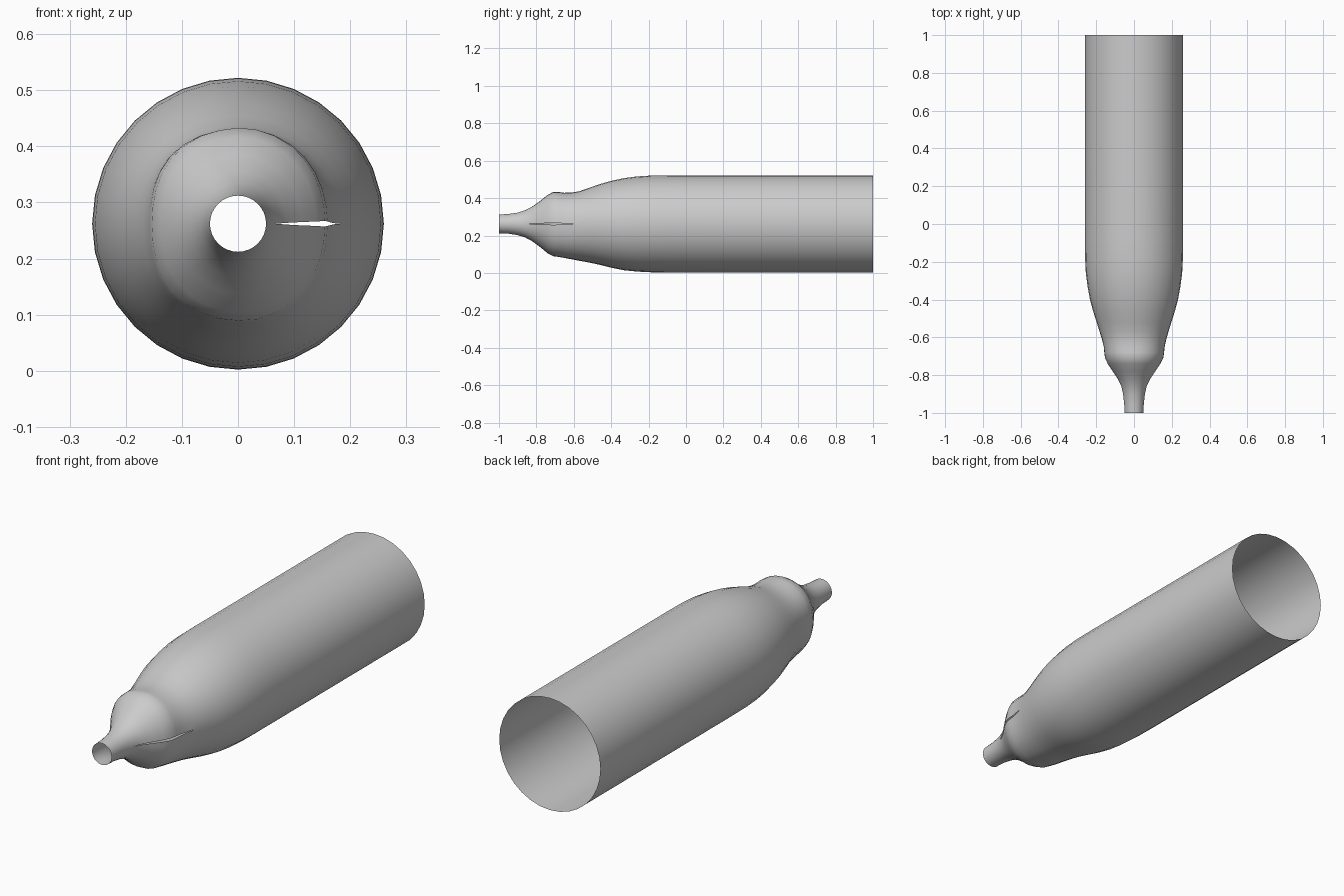
import bpy, bmesh, math

if "Cube" in bpy.data.objects:
    bpy.data.objects.remove(bpy.data.objects["Cube"])

SEG = 32
ZC = 0.262
# Rings along the axis: y, radius at sides, at top, at bottom, half-width of side slit
RINGS = [
    (-1.00, .050, .050, .050, 0), (-.95, .052, .053, .052, 0),
    (-.90, .058, .060, .060, 0), (-.86, .067, .073, .072, 0),
    (-.82, .086, .094, .094, .0015), (-.78, .113, .123, .124, .003),
    (-.74, .140, .155, .158, .004), (-.71, .156, .172, .175, .005),
    (-.68, .161, .172, .180, .004), (-.65, .164, .168, .186, .003),
    (-.61, .172, .169, .192, .001), (-.57, .183, .175, .198, 0),
    (-.52, .198, .192, .206, 0), (-.46, .217, .213, .219, 0),
    (-.40, .233, .230, .234, 0), (-.33, .246, .245, .248, 0),
    (-.26, .255, .254, .255, 0), (-.18, .259, .259, .259, 0),
    (-.08, .260, .260, .260, 0), (.30, .260, .260, .260, 0),
    (.65, .260, .260, .260, 0), (1.0, .260, .260, .260, 0),
]

# Open tapered tube shell, with a thin slit along the +x seam
bm = bmesh.new()
rows = []
for y, side, top, bottom, slit in RINGS:
    row = []
    for i in range(SEG + 1):
        a = 2 * math.pi * i / SEG
        s = math.sin(a)
        r = side + ((top if s > 0 else bottom) - side) * s * s
        # soft lobes around the shoulder
        lobe = math.exp(-((y + .66) / .07) ** 2)
        r += .004 * lobe * math.cos(4 * a + math.pi) * (1 if math.cos(a) < 0 else .4)
        gap = slit if i == 0 else -slit if i == SEG else 0
        row.append(bm.verts.new((r * math.cos(a), y, ZC + r * s + gap)))
    rows.append(row)
for lo, hi in zip(rows, rows[1:]):
    for i in range(SEG):
        bm.faces.new((lo[i], lo[i + 1], hi[i + 1], hi[i]))
bmesh.ops.remove_doubles(bm, verts=bm.verts, dist=.0005)
bmesh.ops.recalc_face_normals(bm, faces=bm.faces)
c = max(bm.faces, key=lambda f: f.calc_center_median().z)
if c.normal.z < 0:
    bmesh.ops.reverse_faces(bm, faces=bm.faces)
for f in bm.faces:
    f.smooth = True
mesh = bpy.data.meshes.new("tapered_tube")
bm.to_mesh(mesh)
bm.free()
obj = bpy.data.objects.new("tapered_tube", mesh)
bpy.context.collection.objects.link(obj)
